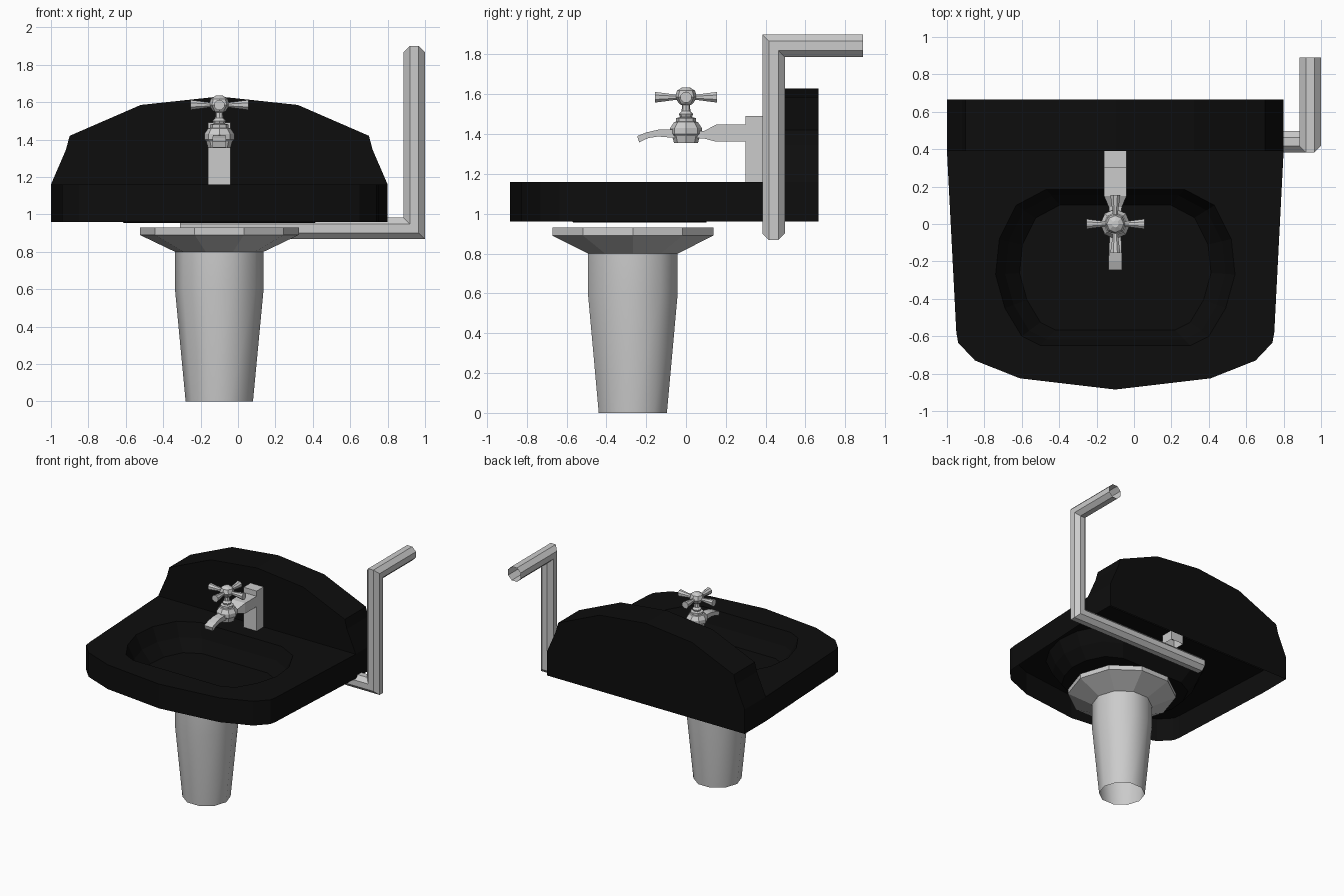
import bpy, bmesh
from math import sin, cos, pi
from mathutils import Vector, Matrix

if "Cube" in bpy.data.objects:
    bpy.data.objects.remove(bpy.data.objects["Cube"])

CX = -0.1  # symmetry line of the basin, tap and pedestal


def finish(name, bm, smooth=False, mat=None):
    bmesh.ops.remove_doubles(bm, verts=bm.verts, dist=0.0005)
    bmesh.ops.recalc_face_normals(bm, faces=bm.faces)
    me = bpy.data.meshes.new(name)
    bm.to_mesh(me)
    bm.free()
    me.polygons.foreach_set("use_smooth", [smooth] * len(me.polygons))
    ob = bpy.data.objects.new(name, me)
    bpy.context.collection.objects.link(ob)
    if mat:
        me.materials.append(mat)
    return ob


def skin(bm, rings, closed=True):
    n = len(rings[0])
    for a, b in zip(rings, rings[1:]):
        for i in range(n if closed else n - 1):
            j = (i + 1) % n
            bm.faces.new((a[i], a[j], b[j], b[i]))


def ring(bm, pts):
    return [bm.verts.new(p) for p in pts]


def lathe(name, profile, n, x, y, smooth=False, cap=False):
    bm = bmesh.new()
    rings = [ring(bm, [(x + r * cos(2 * pi * i / n), y + r * sin(2 * pi * i / n), z)
                       for i in range(n)]) for r, z in profile]
    skin(bm, rings)
    if cap:
        bm.faces.new(rings[0])
        bm.faces.new(rings[-1])
    return finish(name, bm, smooth)


def prism(name, stations, open_ends=False):
    # stations: (half width, bottom point, top point) in the y-z plane
    bm = bmesh.new()
    rings = [ring(bm, [(CX - w, *b), (CX + w, *b), (CX + w, *t), (CX - w, *t)])
             for w, b, t in stations]
    skin(bm, rings)
    if not open_ends:
        bm.faces.new(rings[0])
    bm.faces.new(rings[-1])
    return finish(name, bm)


def mirrored(half):
    # right half listed along the outline, then the left half in reverse
    return [(CX + x, v) for x, v in half] + [(CX - x, v) for x, v in reversed(half) if x > 0]


# Basin: open-bottomed black shell
black = bpy.data.materials.new("black_enamel")
black.diffuse_color = (0.004, 0.004, 0.004, 1)
black.use_nodes = True
black.node_tree.nodes["Principled BSDF"].inputs["Base Color"].default_value = black.diffuse_color
bm = bmesh.new()
Y0, Y1, TOP, LOW = 0.39, 0.665, 1.16, 0.96
half = [(0.9, Y0), (0.85, -0.58), (0.84, -0.635), (0.75, -0.73), (0.51, -0.825), (0, -0.885)]
outline = mirrored(half)
upper = ring(bm, [(x, y, TOP) for x, y in outline])
lower = ring(bm, [(x, y, LOW) for x, y in outline])
skin(bm, [upper, lower], closed=False)

# Bowl recess
rim = mirrored([(0.37, 0.185), (0.53, 0.1), (0.62, -0.08), (0.64, -0.27),
                (0.59, -0.45), (0.5, -0.6), (0.4, -0.65)])
bowl = [ring(bm, [(CX + (x - CX) * s, -0.232 + (y + 0.232) * s, z) for x, y in rim])
        for s, z in ((1, TOP), (0.92, 1.05), (0.8, 0.955))]
skin(bm, bowl)
bm.faces.new(bowl[-1])

# Flat top between outline and bowl
edges = []
for loop in (upper, bowl[0]):
    for a, b in zip(loop, loop[1:] + loop[:1]):
        edges.append(bm.edges.get((a, b)) or bm.edges.new((a, b)))
bmesh.ops.triangle_fill(bm, edges=edges, use_beauty=True, normal=(0, 0, 1))

# Arched backsplash
arch = mirrored([(0.9, LOW), (0.9, TOP), (0.82, 1.345), (0.8, 1.42), (0.42, 1.585), (0, 1.63)])
front = ring(bm, [(x, Y0, z) for x, z in arch])
back = ring(bm, [(x, Y1, z) for x, z in arch])
skin(bm, [front, back], closed=False)
bm.faces.new(front[1:-1])
bm.faces.new(back)
finish("basin", bm, mat=black)

# Pedestal
PY = -0.267
lathe("pedestal_column", [(0.18, 0), (0.237, 0.6), (0.237, 0.8)], 10, CX, PY, smooth=True)
lathe("pedestal_flange", [(0.237, 0.8), (0.425, 0.89), (0.425, 0.93)], 10, CX, PY)

# Tap
lathe("tap_body", [(0.06, 1.355), (0.07, 1.39), (0.08, 1.4), (0.08, 1.43), (0.06, 1.46),
                   (0.05, 1.463), (0.05, 1.48), (0.03, 1.485), (0.036, 1.5), (0.022, 1.515),
                   (0.02, 1.545), (0.035, 1.553), (0.056, 1.585), (0.045, 1.618),
                   (0.018, 1.635)], 8, CX, 0, cap=True)
prism("tap_spout", [(0.03, (-0.05, 1.38), (-0.05, 1.425)), (0.034, (-0.14, 1.388), (-0.14, 1.422)),
                    (0.036, (-0.19, 1.38), (-0.2, 1.408)), (0.036, (-0.235, 1.358), (-0.245, 1.39))])
prism("tap_arm", [(0.03, (0.05, 1.38), (0.05, 1.415)), (0.035, (0.09, 1.378), (0.09, 1.415)),
                  (0.06, (0.15, 1.362), (0.15, 1.447)), (0.06, (0.31, 1.362), (0.31, 1.447))])
prism("tap_mount", [(0.06, (0.3, 1.08), (0.41, 1.08)), (0.06, (0.3, 1.49), (0.41, 1.49))],
      open_ends=True)

# Cross handle
bm = bmesh.new()
for k in range(4):
    a = k * pi / 2
    m = (Matrix.Translation((CX, 0, 1.585)) @ Matrix.Rotation(a, 4, 'Z')
         @ Matrix.Translation((0.095, 0, 0)) @ Matrix.Rotation(pi / 2, 4, 'Y')
         @ Matrix.Rotation(pi / 8, 4, 'Z'))
    bmesh.ops.create_cone(bm, cap_ends=True, segments=8, radius1=0.012, radius2=0.029,
                          depth=0.12, matrix=m)
finish("tap_cross_handle", bm)

# Drain pipe: octagonal tube with mitred corners
path = [Vector(p) for p in ((-0.31, 0.44, 0.925), (0.942, 0.44, 0.925),
                            (0.942, 0.44, 1.843), (0.942, 0.89, 1.843))]
R = 0.057 / cos(pi / 8)
pts = [path[0] + Vector((0, R * cos(pi / 8 + i * pi / 4), R * sin(pi / 8 + i * pi / 4)))
       for i in range(8)]
bm = bmesh.new()
rings = [ring(bm, pts)]
for i in range(1, len(path)):
    d = (path[i] - path[i - 1]).normalized()
    nxt = (path[i + 1] - path[i]).normalized() if i + 1 < len(path) else d
    n = d + nxt
    pts = [p + d * ((path[i] - p).dot(n) / d.dot(n)) for p in pts]
    rings.append(ring(bm, pts))
skin(bm, rings)
finish("drain_pipe", bm)
